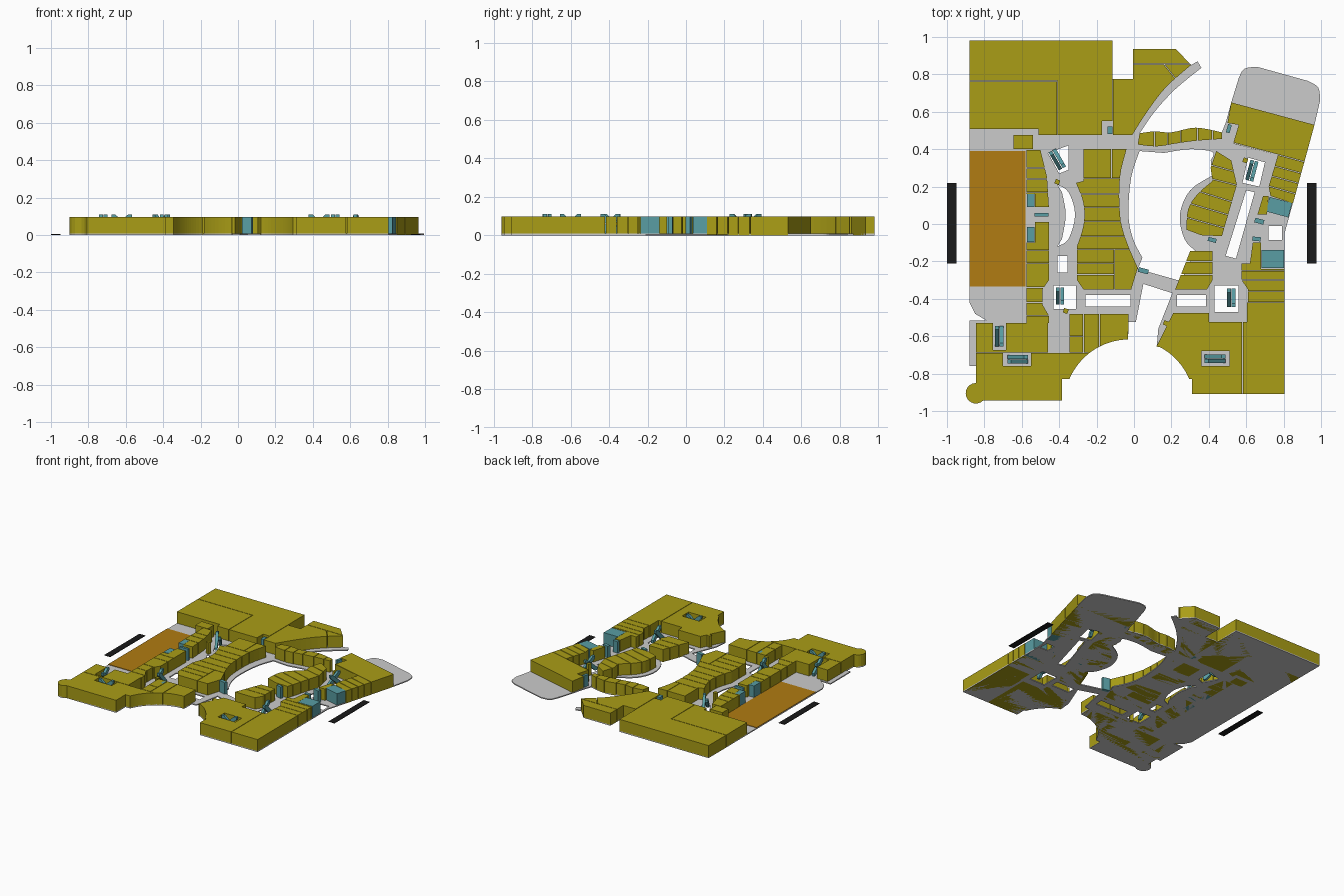
import bpy, bmesh, math
from mathutils import Vector, Matrix

if "Cube" in bpy.data.objects:
    bpy.data.objects.remove(bpy.data.objects["Cube"])


def material(name, rgb):
    m = bpy.data.materials.new(name)
    m.diffuse_color = (*rgb, 1)
    m.use_nodes = True
    m.node_tree.nodes["Principled BSDF"].inputs["Base Color"].default_value = m.diffuse_color
    return m


OLIVE = material("olive", (.40, .34, .008))
ORANGE = material("orange", (.44, .20, .006))
TEAL = material("teal", (.10, .34, .37))
BLACK = material("black", (.01, .01, .01))
H = .097


def add_mesh(name, me, mat):
    ob = bpy.data.objects.new(name, me)
    bpy.context.collection.objects.link(ob)
    if mat:
        me.materials.clear()
        me.materials.append(mat)
    return ob


def slab(name, loops, z0, z1, mat=None):
    """Extrude closed outlines; a loop inside another becomes a hole."""
    cu = bpy.data.curves.new(name, 'CURVE')
    cu.dimensions, cu.fill_mode, cu.extrude = '2D', 'BOTH', (z1 - z0) / 2
    for loop in loops:
        s = cu.splines.new('POLY')
        s.points.add(len(loop) - 1)
        for p, c in zip(s.points, loop):
            p.co = (c[0], c[1], 0, 1)
        s.use_cyclic_u = True
    tmp = bpy.data.objects.new("tmp", cu)
    bpy.context.collection.objects.link(tmp)
    dg = bpy.context.evaluated_depsgraph_get()
    me = bpy.data.meshes.new_from_object(tmp.evaluated_get(dg))
    bpy.data.objects.remove(tmp)
    bm = bmesh.new()
    bm.from_mesh(me)
    bmesh.ops.remove_doubles(bm, verts=bm.verts, dist=.0003)
    bmesh.ops.translate(bm, verts=bm.verts, vec=(0, 0, (z0 + z1) / 2))
    bmesh.ops.recalc_face_normals(bm, faces=bm.faces)
    for f in bm.faces:
        f.smooth = False
    bm.to_mesh(me)
    bm.free()
    me.name = name
    return add_mesh(name, me, mat)


def inside(p, poly):
    hit = False
    for a, b in zip(poly, poly[1:] + poly[:1]):
        if (a[1] > p[1]) != (b[1] > p[1]) and p[0] < a[0] + (p[1] - a[1]) * (b[0] - a[0]) / (b[1] - a[1]):
            hit = not hit
    return hit


def clip(poly, o, n):
    out = []
    d = [(p[0] - o[0]) * n[0] + (p[1] - o[1]) * n[1] for p in poly]
    for i, p in enumerate(poly):
        j = (i + 1) % len(poly)
        q = poly[j]
        if d[i] >= 0:
            out.append(p)
        if (d[i] >= 0) != (d[j] >= 0):
            t = d[i] / (d[i] - d[j])
            out.append((p[0] + t * (q[0] - p[0]), p[1] + t * (q[1] - p[1])))
    return out


def block(name, outline, cuts=(), holes=()):
    """Row of shops: the outline is split by thin gaps along each cut line."""
    pieces = [list(outline)]
    for x1, y1, x2, y2 in cuts:
        mid = ((x1 + x2) / 2, (y1 + y2) / 2)
        n = Vector((y1 - y2, x2 - x1)).normalized()
        for k, pc in enumerate(pieces):
            if inside(mid, pc):
                g = n * .002
                pieces[k:k + 1] = [clip(pc, (mid[0] + g.x, mid[1] + g.y), n),
                                   clip(pc, (mid[0] - g.x, mid[1] - g.y), -n)]
                break
    slab(name, [p for p in pieces if len(p) > 2] + list(holes), 0, H, OLIVE)


def rect(x0, y0, x1, y1):
    return [(x0, y0), (x1, y0), (x1, y1), (x0, y1)]


def arc(cx, cy, r, a0, a1, n=12):
    return [(cx + r * math.cos(math.radians(a0 + (a1 - a0) * i / n)),
             cy + r * math.sin(math.radians(a0 + (a1 - a0) * i / n))) for i in range(n + 1)]


def smooth(pts, n=4):
    """Catmull-Rom through points, for the curved fronts."""
    p = [Vector(q) for q in [pts[0]] + pts + [pts[-1]]]
    out = []
    for a, b, c, d in zip(p, p[1:], p[2:], p[3:]):
        for i in range(n):
            t = i / n
            v = .5 * (2 * b + (c - a) * t + (2 * a - 5 * b + 4 * c - d) * t * t + (3 * b - a - 3 * c + d) * t ** 3)
            out.append(tuple(v))
    return out + [tuple(pts[-1])]


# shared curves
plaza_right = arc(-.025, -.965, .348, 23, 65)
plaza_left = arc(-.025, -.965, .348, 128, 157)
plaza_mid = arc(-.025, -.965, .348, 91, 128)
turret = arc(-.845, -.905, .055, -45, -270)
strip_top = smooth([(.03, .485), (.11, .495), (.2, .49), (.33, .515), (.47, .49)])
strip_low = smooth([(.47, .455), (.33, .445), (.22, .43), (.12, .415), (.02, .425)])

# floor plate with atrium and voids
outer = ([(-.88, .98), (-.115, .98), (-.115, .775), (-.005, .775), (-.005, .935), (.225, .935), (.305, .85),
          (.34, .87), (.36, .835)] + smooth([(.36, .835), (.22, .72), (.11, .6), (.03, .485)])[1:-1]
         + strip_top + [(.49, .54), (.52, .65)]
         + smooth([(.56, .78), (.59, .83), (.66, .84)]) + smooth([(.93, .765), (.985, .73), (.995, .66)])
         + [(.965, .53), (.805, -.05), (.805, -.91), (.31, -.91), (.31, -.83)]
         + plaza_right + [(.13, -.56), (.205, -.37), (.05, -.32), (.01, -.525), (-.03, -.525)]
         + plaza_mid + plaza_left + [(-.385, -.83), (-.385, -.945)] + turret
         + [(-.845, -.76), (-.88, -.76), (-.88, -.515), (-.79, -.515), (-.85, -.48), (-.88, -.42)])
atrium = (smooth([(.03, .39), (-.015, .25), (-.03, .05), (-.005, -.08), (.045, -.18)])
          + [(.02, -.24), (.25, -.305)]
          + smooth([(.33, -.145), (.27, -.08), (.245, .05), (.3, .18), (.42, .26)])
          + smooth([(.41, .34), (.42, .385), (.3, .4), (.16, .38)]))
voids = [[(-.46, .38), (-.35, .42), (-.35, .29), (-.40, .27)],
         smooth([(-.41, .21), (-.35, .17), (-.315, .05), (-.35, -.08), (-.41, -.12)])
         + smooth([(-.385, -.08), (-.365, .05), (-.385, .17)]),
         rect(-.41, -.26, -.355, -.17), rect(-.43, -.455, -.31, -.33), rect(-.26, -.44, -.02, -.38),
         rect(.23, -.44, .385, -.38), rect(.43, -.47, .56, -.33),
         [(.6, .18), (.645, .17), (.545, -.185), (.49, -.17)],
         [(.61, .355), (.7, .33), (.67, .2), (.58, .22)],
         rect(.72, -.085, .79, -.01)]
slab("floor_plate", [outer, atrium] + voids, 0, .008)
slab("parking_deck", [rect(-.88, -.335, -.58, .39)], .0005, .012, ORANGE)

# north-west anchor shops
block("anchor_west_low", [(-.88, .763), (-.412, .763), (-.412, .475), (-.51, .475), (-.51, .508), (-.88, .508)])
block("anchor_west", [(-.88, .98), (-.115, .98), (-.115, .55), (-.17, .55), (-.17, .475), (-.408, .475),
                      (-.408, .767), (-.88, .767)])
block("anchor_west_curved", [(-.111, .775), (-.005, .775), (-.005, .935), (.225, .935)]
      + smooth([(.305, .85), (.17, .73), (.07, .6), (-.01, .475)]) + [(-.111, .475)],
      [(0, .855, .16, .855), (.16, .855, .22, .78)])

# wavy strip above the link corridor
block("wavy_shops", strip_top + strip_low, [(x, .4, x, .52) for x in (.11, .18, .25, .34, .42)])

# shops between south corridor and atrium
block("central_shops", smooth([(-.04, .4), (-.075, .25), (-.075, .05), (-.045, -.08), (.02, -.235)])
      + [(-.015, -.35), (-.27, -.35), (-.305, -.3)]
      + smooth([(-.305, -.12), (-.275, -.03), (-.265, .05), (-.275, .13), (-.31, .22)]) + [(-.27, .23), (-.27, .4)],
      [(-.26, y, -.08, y) for y in (.245, .16, .09, .015, -.065, -.135)]
      + [(-.12, .25, -.12, .4), (-.105, -.35, -.105, -.14), (-.3, -.21, -.11, -.21), (-.3, -.27, -.11, -.27)])

# shops along the parking
block("parking_shop_corner", rect(-.645, .4, -.54, .475))
block("parking_shops_north", [(-.575, .395), (-.5, .395), (-.465, .25), (-.455, .09), (-.53, .09), (-.53, .16),
                              (-.575, .16)], [(-.57, y, -.46, y) for y in (.3, .24, .17)])
block("parking_shops_south", [(-.53, .01), (-.455, .01), (-.455, -.3), (-.49, -.35), (-.49, -.43), (-.455, -.49),
                              (-.455, -.53), (-.575, -.53), (-.575, -.1), (-.53, -.1)],
      [(-.57, y, -.5, y) for y in (-.14, -.21, -.34, -.42, -.49)])

# south-west anchor with corner turret
block("southwest_shops", [(-.845, -.53), (-.755, -.53), (-.755, -.675), (-.685, -.675), (-.685, -.53),
                          (-.46, -.53), (-.46, -.687), (-.845, -.687)])
block("southwest_anchor", [(-.845, -.691), (-.7, -.691), (-.7, -.76), (-.55, -.76), (-.55, -.691), (-.25, -.691)]
      + plaza_left + [(-.385, -.83), (-.385, -.945)] + turret)
block("plaza_shops", [(-.345, -.48), (-.03, -.48)] + plaza_mid + [(-.25, -.687), (-.345, -.687)],
      [(-.27, -.68, -.27, -.5), (-.185, -.63, -.185, -.5), (-.34, -.6, -.28, -.6)])

# south-east anchor
block("southeast_anchor", [(.21, -.475), (.4, -.475), (.4, -.525), (.605, -.525), (.605, -.42), (.805, -.42),
                           (.805, -.91), (.31, -.91), (.31, -.83)] + plaza_right + [(.12, -.655)],
      [(.58, -.9, .58, -.53)], [rect(.36, -.76, .51, -.68)])

# north wing shops
block("north_wing_top", [(.52, .65), (.965, .53), (.85, .11), (.73, .15), (.72, .2), (.77, .37), (.53, .43),
                         (.56, .53), (.5, .54)],
      [(.77, .37, .92, .33), (.75, .31, .9, .27), (.74, .255, .89, .215), (.73, .2, .87, .16)])
block("north_wing_small", [(.69, .15), (.72, .15), (.71, .05), (.66, .05)])
block("north_wing_low", [(.635, -.1), (.68, -.1), (.68, -.24), (.805, -.24), (.805, -.416), (.61, -.416),
                         (.61, -.35), (.575, -.3), (.575, -.21), (.62, -.21)],
      [(.58, y, .8, y) for y in (-.25, -.3, -.36)])
block("north_inner_shops", [(.44, .39), (.52, .34), (.55, .21), (.47, -.065), (.36, -.06)]
      + smooth([(.28, -.03), (.29, .08), (.34, .16), (.42, .23)]) + [(.41, .3)],
      [(.43, .31, .54, .28), (.42, .24, .54, .21), (.36, .17, .52, .12), (.33, .1, .5, .05), (.3, .03, .48, -.02)])
block("north_bridge_shops", [(.3, -.145), (.42, -.145), (.42, -.3), (.39, -.35), (.22, -.35)],
      [(.3, -.2, .41, -.2), (.27, -.27, .41, -.27)])


def box(name, x, y, sx, sy, ang, mat, z1=H):
    c, s = math.cos(math.radians(ang)), math.sin(math.radians(ang))
    pts = [(x + u * c - v * s, y + u * s + v * c) for u, v in rect(-sx / 2, -sy / 2, sx / 2, sy / 2)]
    slab(name, [pts], 0, z1, mat)


# lifts, service cores and kiosks
for i, (x, y, sx, sy, a) in enumerate([
        (-.128, .5, .025, .04, 0), (-.552, .125, .042, .07, 0), (-.552, -.055, .042, .08, 0), (.507, .51, .02, .045, -15),
        (.775, .09, .125, .08, -15), (.742, -.187, .122, .098, 0), (.05, -.25, .055, .025, -15),
        (.418, -.085, .045, .022, -15), (.655, -.08, .045, .022, -5), (-.283, -.505, .02, .045, 0),
        (-.495, .05, .075, .018, 0), (.67, .015, .05, .025, -15)]):
    box(f"lift_{i}", x, y, sx, sy, a, TEAL)
for i, (x, y) in enumerate([(-.41, .225), (-.365, -.465), (.595, .34), (.17, -.53)]):
    box(f"kiosk_{i}", x, y, .025, .025, -20, OLIVE)


def escalator(name, x, y, ang, length=.11, lanes=2):
    """Sloping lanes rising side by side in opposite directions."""
    bm = bmesh.new()
    h = length / 2
    prof = [(-h, .008), (-h + .02, .008), (h, .09), (h, .11), (h - .02, .11), (-h, .03)]
    for k in range(lanes):
        sgn = 1 if k % 2 else -1
        v0 = (k - lanes / 2) * .024 + .002
        f = bm.faces.new([bm.verts.new((u * sgn, v0, z)) for u, z in prof])
        ex = bmesh.ops.extrude_face_region(bm, geom=[f])['geom']
        bmesh.ops.translate(bm, verts=[g for g in ex if isinstance(g, bmesh.types.BMVert)], vec=(0, .02, 0))
    bmesh.ops.recalc_face_normals(bm, faces=bm.faces)
    bm.transform(Matrix.Translation((x, y, 0)) @ Matrix.Rotation(math.radians(ang), 4, 'Z'))
    me = bpy.data.meshes.new(name)
    bm.to_mesh(me)
    bm.free()
    add_mesh(name, me, TEAL)


for i, e in enumerate([(-.41, .345, 120), (-.395, -.385, 90, .09), (-.72, -.6, 90), (-.622, -.723, 0),
                       (.433, -.72, 0), (.52, -.395, 90, .1), (.63, .285, 75)]):
    escalator(f"escalator_{i}", *e)

# plain side markers in place of the labels
for side, x in (("west", -.975), ("east", .95)):
    box(f"marker_{side}", x, .005, .05, .43, 0, BLACK, .004)
